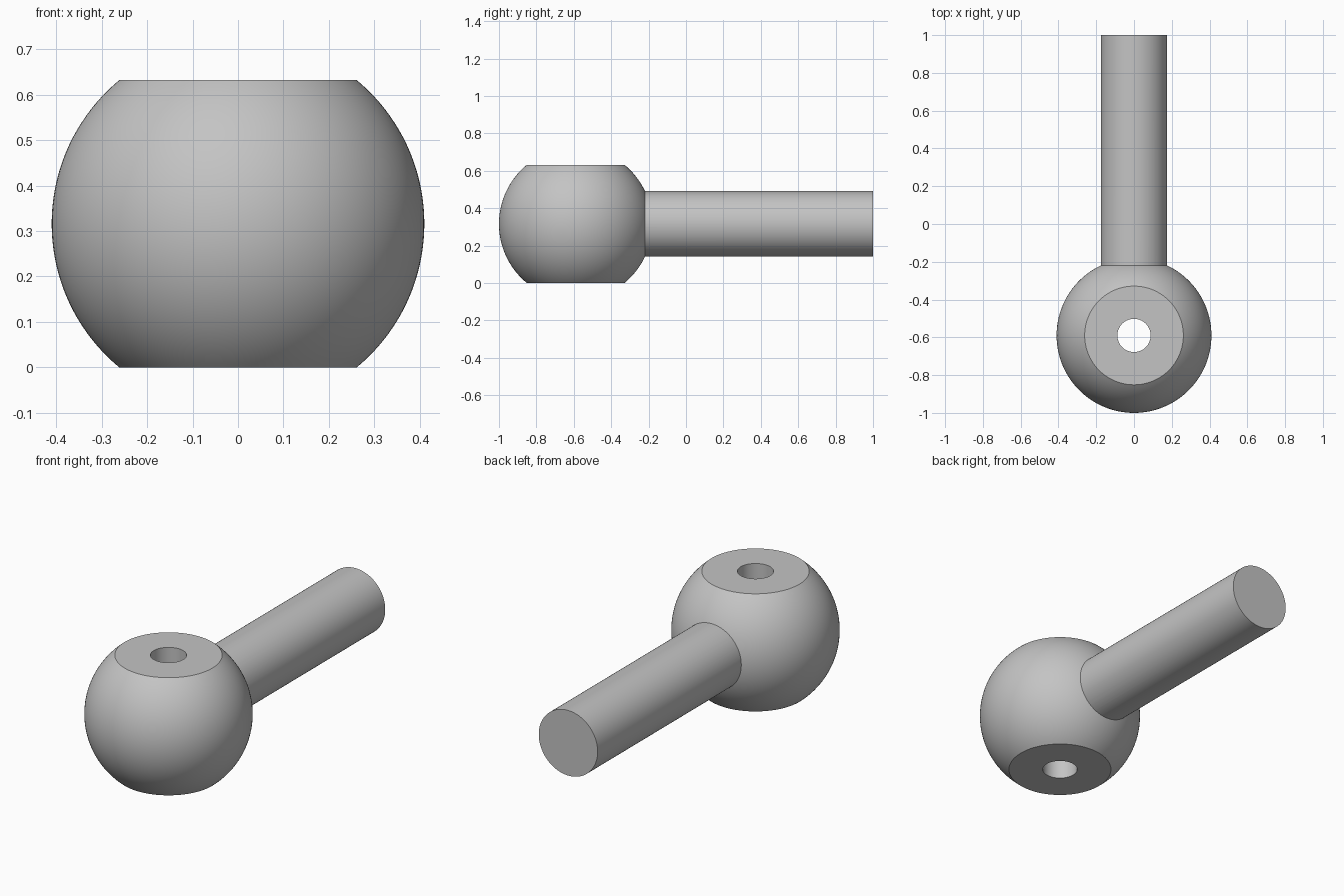
import bpy, bmesh
from math import sin, cos, asin, radians, pi
from mathutils import Matrix, Vector

cube = bpy.data.objects.get("Cube")
if cube:
    bpy.data.objects.remove(cube, do_unlink=True)

BALL_R, HALF_H, HOLE_R, ROD_R = 0.41, 0.316, 0.088, 0.175
BALL_Y = -1 + BALL_R
SEGMENTS = 128

grey = bpy.data.materials.new("plain_grey")
grey.use_nodes = True
colour = (0.55, 0.55, 0.55, 1)
grey.diffuse_color = colour
grey.node_tree.nodes["Principled BSDF"].inputs["Base Color"].default_value = colour


def make_object(name, bm):
    bmesh.ops.recalc_face_normals(bm, faces=bm.faces)
    mesh = bpy.data.meshes.new(name)
    bm.to_mesh(mesh)
    bm.free()
    mesh.materials.append(grey)
    obj = bpy.data.objects.new(name, mesh)
    bpy.context.collection.objects.link(obj)
    return obj


# Ball with flat top and bottom and a vertical through hole, revolved from its section
bm = bmesh.new()
limit = asin(HALF_H / BALL_R)
steps = 40
angles = [limit * (2 * i / steps - 1) for i in range(steps + 1)]
section = [(BALL_R * cos(a), BALL_R * sin(a)) for a in angles]
section += [(HOLE_R, HALF_H), (HOLE_R, -HALF_H)]
verts = [bm.verts.new((r, 0, z)) for r, z in section]
edges = [bm.edges.new((v, verts[(i + 1) % len(verts)])) for i, v in enumerate(verts)]
bmesh.ops.spin(bm, geom=verts + edges, cent=(0, 0, 0), axis=(0, 0, 1),
               angle=2 * pi, steps=SEGMENTS, use_merge=True)
bmesh.ops.remove_doubles(bm, verts=bm.verts, dist=0.00001)
bmesh.ops.translate(bm, verts=bm.verts, vec=Vector((0, BALL_Y, HALF_H)))
ball = make_object("ball_end_with_rod", bm)

# Straight round rod running back from inside the ball
bm = bmesh.new()
start, end = BALL_Y + 0.25, 1.0
place = Matrix.Translation((0, (start + end) / 2, HALF_H)) @ Matrix.Rotation(radians(90), 4, "X")
bmesh.ops.create_cone(bm, cap_ends=True, segments=SEGMENTS, radius1=ROD_R, radius2=ROD_R,
                      depth=end - start, matrix=place)
rod = make_object("rod", bm)

# Join the two into one clean solid
bpy.ops.object.select_all(action="DESELECT")
bpy.context.view_layer.objects.active = ball
ball.select_set(True)
union = ball.modifiers.new("join_rod", "BOOLEAN")
union.operation = "UNION"
union.solver = "EXACT"
union.object = rod
bpy.ops.object.modifier_apply(modifier=union.name)
bpy.data.objects.remove(rod, do_unlink=True)
bpy.ops.object.shade_smooth_by_angle(angle=radians(25))
